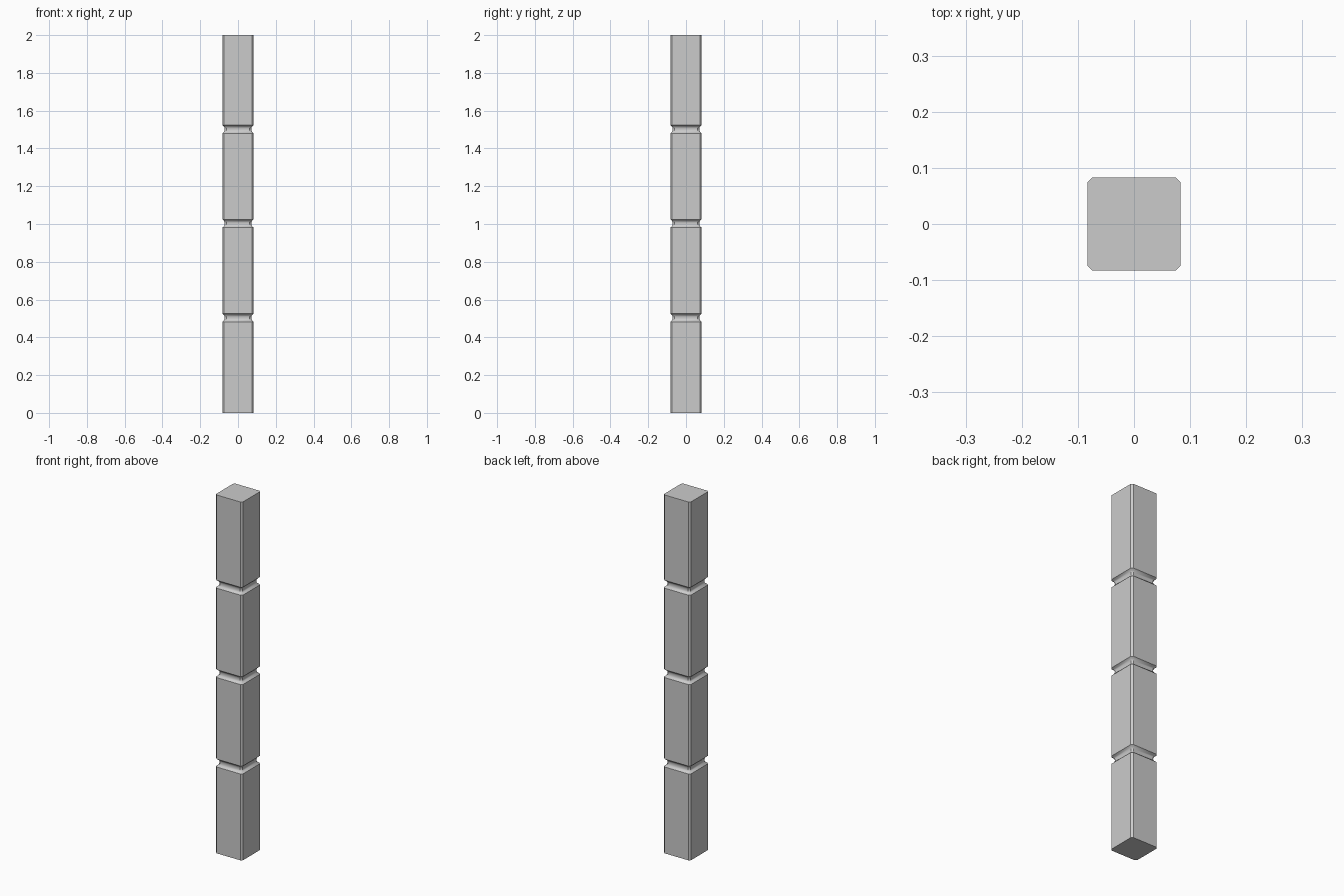
import bpy, bmesh, math

if "Cube" in bpy.data.objects:
    bpy.data.objects.remove(bpy.data.objects["Cube"])

HALF, CHAMFER, HEIGHT = 0.083, 0.009, 2.0
GROOVES = (0.504, 1.003, 1.502)
# groove profile: (height offset, depth)
GROOVE = ((-0.022, 0), (-0.014, 0.009), (-0.006, 0.012),
          (0.006, 0.012), (0.014, 0.009), (0.022, 0))


def section(bm, z, inset):
    """Chamfered square ring at height z."""
    h = HALF - inset
    c = h - CHAMFER
    quarter = ((h, -c), (h, c))
    ring = []
    for k in range(4):
        co, si = round(math.cos(k * math.pi / 2)), round(math.sin(k * math.pi / 2))
        ring += [bm.verts.new((x * co - y * si, x * si + y * co, z)) for x, y in quarter]
    return ring


# square post with chamfered corners and three grooves
levels = [(0, 0)] + [(g + dz, d) for g in GROOVES for dz, d in GROOVE] + [(HEIGHT, 0)]
bm = bmesh.new()
rings = [section(bm, z, d) for z, d in levels]
for low, high in zip(rings, rings[1:]):
    for i in range(8):
        j = (i + 1) % 8
        bm.faces.new((low[i], low[j], high[j], high[i]))
bm.faces.new(rings[0][::-1])
bm.faces.new(rings[-1])
bmesh.ops.recalc_face_normals(bm, faces=bm.faces)

mesh = bpy.data.meshes.new("grooved_post")
bm.to_mesh(mesh)
bm.free()
post = bpy.data.objects.new("grooved_post", mesh)
bpy.context.collection.objects.link(post)

# smooth groove curves, crisp corners
bpy.context.view_layer.objects.active = post
post.select_set(True)
bpy.ops.object.shade_smooth_by_angle(angle=math.radians(35))
